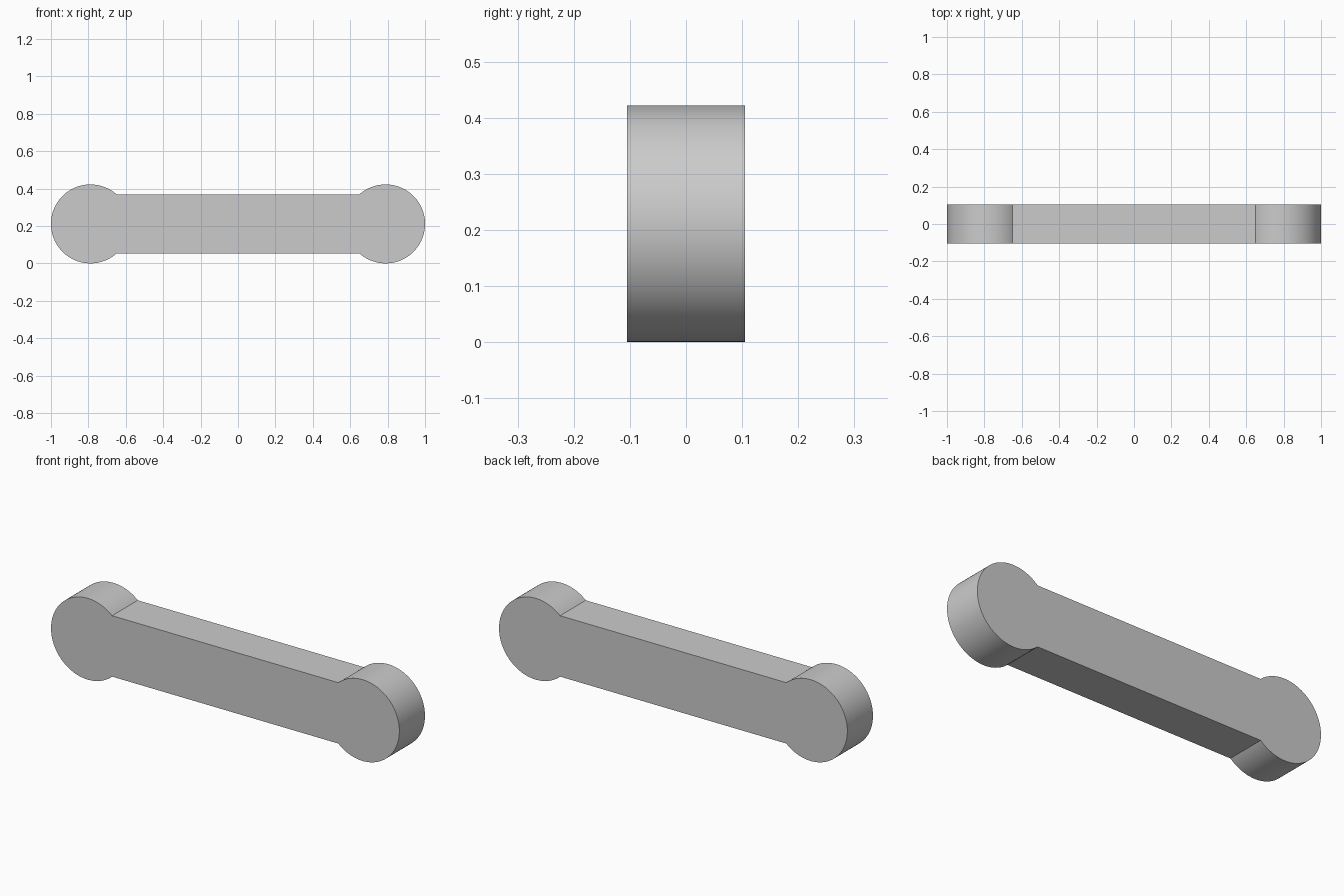
import bpy
import bmesh
from math import asin, cos, pi, radians, sin

cube = bpy.data.objects.get("Cube")
if cube:
    bpy.data.objects.remove(cube, do_unlink=True)

RADIUS = 0.211         # round ends
CENTRE = 1 - RADIUS    # distance of each end from the middle
HALF_BAR = 0.158       # half height of the bar
DEPTH = 0.21
STEPS = 72

grey = bpy.data.materials.new("plain grey")
grey.use_nodes = True
colour = (0.6, 0.6, 0.6, 1)
grey.diffuse_color = colour
grey.node_tree.nodes["Principled BSDF"].inputs["Base Color"].default_value = colour

# Outline: one arc per end, joined by the straight edges of the bar
limit = pi - asin(HALF_BAR / RADIUS)
angles = [-limit + 2 * limit * i / STEPS for i in range(STEPS + 1)]
outline = [(side * (CENTRE + RADIUS * cos(a)), side * RADIUS * sin(a))
           for side in (1, -1) for a in angles]

# Extrude the outline from front to back
bm = bmesh.new()
front = bm.faces.new([bm.verts.new((x, -DEPTH / 2, z + RADIUS)) for x, z in outline])
result = bmesh.ops.extrude_face_region(bm, geom=[front], use_keep_orig=True)
back = [v for v in result["geom"] if isinstance(v, bmesh.types.BMVert)]
bmesh.ops.translate(bm, verts=back, vec=(0, DEPTH, 0))
bmesh.ops.recalc_face_normals(bm, faces=bm.faces)
mesh = bpy.data.meshes.new("link_bar")
bm.to_mesh(mesh)
bm.free()
mesh.materials.append(grey)

link = bpy.data.objects.new("link_bar", mesh)
bpy.context.collection.objects.link(link)

# Smooth round ends, crisp rims
bpy.ops.object.select_all(action="DESELECT")
link.select_set(True)
bpy.context.view_layer.objects.active = link
bpy.ops.object.shade_smooth_by_angle(angle=radians(30))
